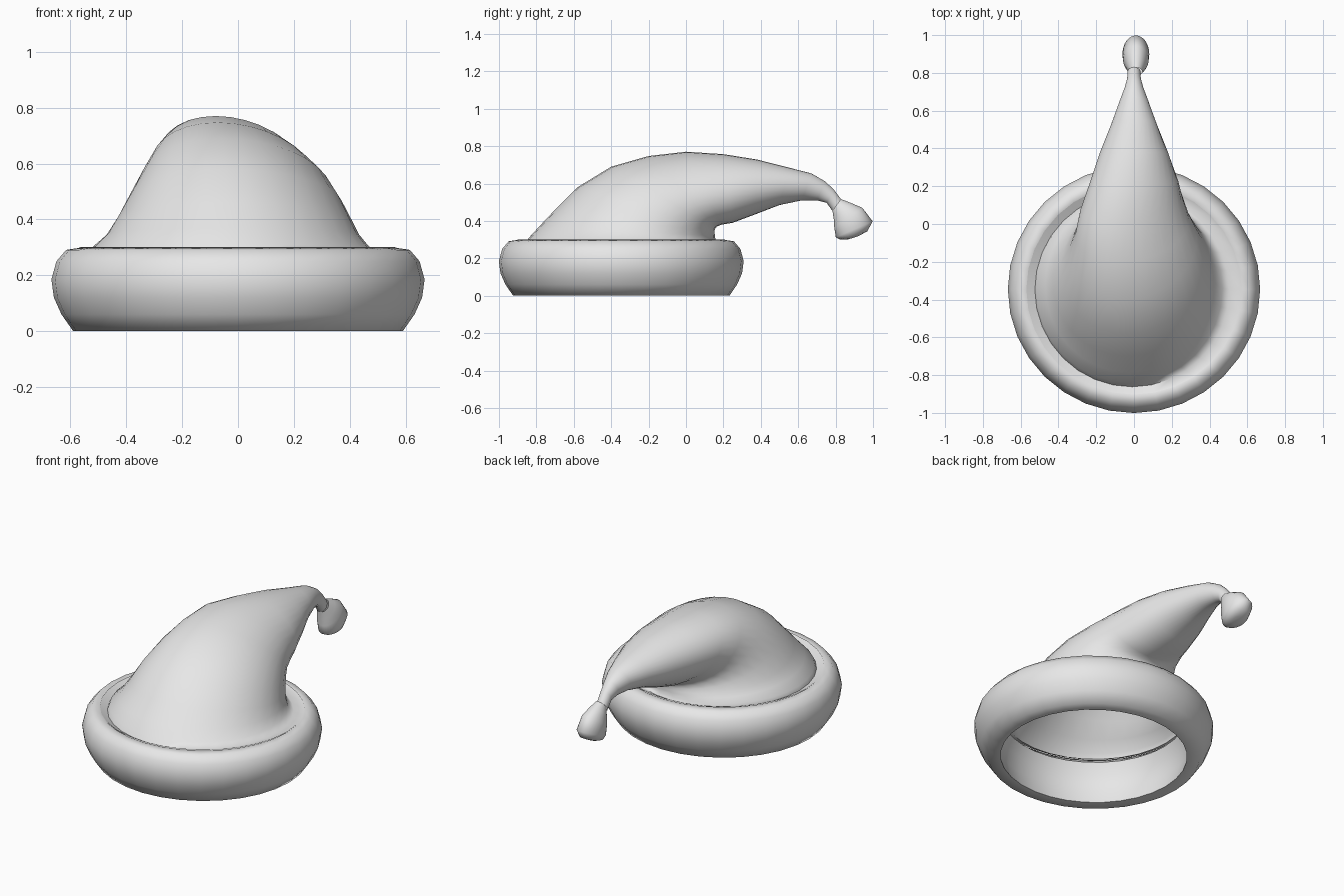
import bpy
import bmesh
from math import sin, cos, tau
from mathutils import Vector

cube = bpy.data.objects.get("Cube")
if cube:
    bpy.data.objects.remove(cube, do_unlink=True)

grey = bpy.data.materials.new("soft_grey")
grey.use_nodes = True
grey.diffuse_color = (0.8, 0.8, 0.8, 1)
grey.node_tree.nodes["Principled BSDF"].inputs["Base Color"].default_value = (0.8, 0.8, 0.8, 1)

SIDES = 32


def skin(name, rings, closed=False, cap_end=False):
    """Join rings of points into one smooth surface."""
    bm = bmesh.new()
    loops = [[bm.verts.new(p) for p in ring] for ring in rings]
    pairs = list(zip(loops, loops[1:]))
    if closed:
        pairs.append((loops[-1], loops[0]))
    for a, b in pairs:
        for i in range(SIDES):
            j = (i + 1) % SIDES
            bm.faces.new((a[i], a[j], b[j], b[i]))
    if cap_end:
        bm.faces.new(loops[-1])
    bmesh.ops.recalc_face_normals(bm, faces=bm.faces[:])
    mesh = bpy.data.meshes.new(name)
    bm.to_mesh(mesh)
    bm.free()
    mesh.materials.append(grey)
    obj = bpy.data.objects.new(name, mesh)
    bpy.context.collection.objects.link(obj)
    bpy.ops.object.select_all(action="DESELECT")
    obj.select_set(True)
    bpy.context.view_layer.objects.active = obj
    bpy.ops.object.shade_smooth_by_angle(angle=1.2)


def section(top, bottom, width, shift=0.0, lean=0.0):
    """Oval ring between an upper and a lower (y, z) point."""
    a, b = Vector((shift - lean, *top)), Vector((shift + lean, *bottom))
    mid, half = (a + b) / 2, (a - b) / 2
    side = Vector((width, 0, 0))
    return [mid + half * cos(tau * i / SIDES) + side * sin(tau * i / SIDES)
            for i in range(SIDES)]


# Rolled brim, a lathed closed profile (radius, height)
profile = [(0.52, 0), (0.59, 0), (0.632, 0.06), (0.659, 0.12), (0.668, 0.185),
           (0.65, 0.25), (0.615, 0.291), (0.568, 0.298), (0.54, 0.272),
           (0.51, 0.25), (0.535, 0.18), (0.54, 0.09)]
skin("brim", [[(r * cos(tau * i / SIDES), -0.346 + 0.98 * r * sin(tau * i / SIDES), z)
               for i in range(SIDES)] for r, z in profile], closed=True)

# Drooping crown: a shallow groove inside the brim, then a sweep over to the back
skin("crown", [section(*s) for s in [
    ((-0.903, 0.301), (0.211, 0.301), 0.57),
    ((-0.862, 0.28), (0.168, 0.28), 0.515, -0.01),
    ((-0.84, 0.31), (0.158, 0.297), 0.493, -0.025),
    ((-0.785, 0.37), (0.155, 0.32), 0.452, -0.018, 0.01),
    ((-0.7, 0.46), (0.153, 0.335), 0.42, -0.013, 0.02),
    ((-0.58, 0.58), (0.153, 0.35), 0.38, -0.008, 0.035),
    ((-0.4, 0.69), (0.157, 0.36), 0.335, -0.005, 0.05),
    ((-0.2, 0.747), (0.165, 0.37), 0.295, -0.008, 0.065),
    ((0, 0.77), (0.19, 0.38), 0.265, -0.01, 0.07),
    ((0.2, 0.757), (0.25, 0.39), 0.23, 0, 0.04),
    ((0.38, 0.728), (0.37, 0.435), 0.182, 0, 0.015),
    ((0.55, 0.685), (0.5, 0.485), 0.122),
    ((0.67, 0.654), (0.62, 0.51), 0.078),
    ((0.743, 0.612), (0.7, 0.51), 0.049),
    ((0.79, 0.568), (0.752, 0.497), 0.036),
    ((0.83, 0.515), (0.785, 0.45), 0.034),
]])

# Teardrop bobble hanging from the tip
skin("bobble", [section(*s, 0.01) for s in [
    ((0.828, 0.517), (0.783, 0.455), 0.034),
    ((0.88, 0.497), (0.79, 0.41), 0.052),
    ((0.943, 0.47), (0.793, 0.365), 0.067),
    ((0.998, 0.398), (0.801, 0.312), 0.071),
    ((0.97, 0.345), (0.823, 0.301), 0.06),
    ((0.925, 0.32), (0.87, 0.302), 0.028),
]], cap_end=True)
